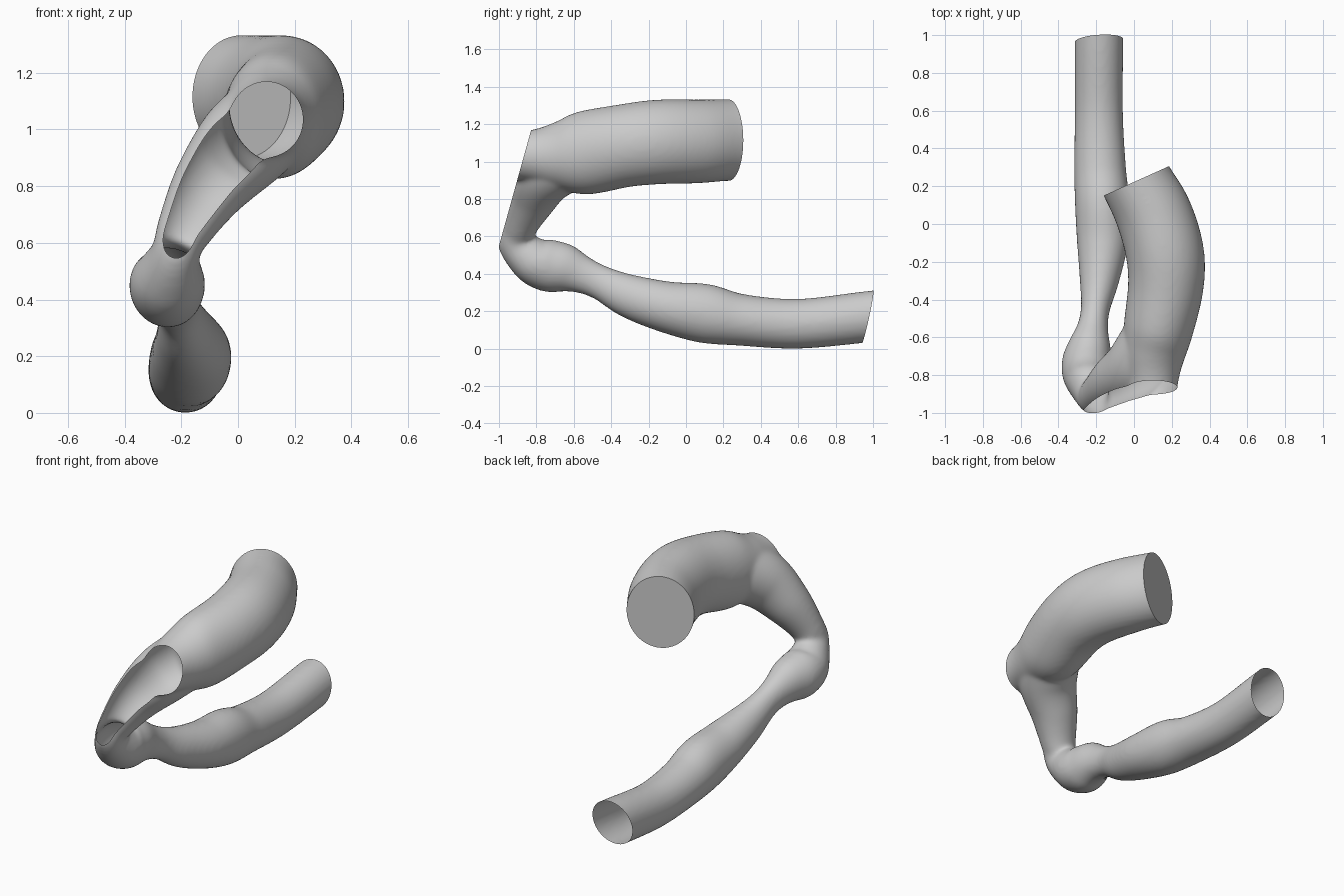
import bpy, bmesh, math
from mathutils import Vector

if "Cube" in bpy.data.objects:
    bpy.data.objects.remove(bpy.data.objects["Cube"])

# Stations: centre x, y, z, half-width sideways, half-width in the other direction
wide_tube = [
    (-.09, .42, 1.115, .19, .218), (.012, .228, 1.115, .19, .218),
    (.105, .05, 1.108, .203, .224), (.163, -.15, 1.105, .207, .226),
    (.168, -.33, 1.085, .2, .222), (.13, -.55, 1.045, .185, .222),
    (.105, -.7, 1.03, .163, .178), (.1, -.85, 1.03, .132, .135),
    (.1, -1.02, 1.03, .12, .12),
]
narrow_tube = [
    (.11, -.6, 1.03, .17, .17), (.015, -.75, .94, .168, .168),
    (-.1, -.83, .8, .135, .135), (-.187, -.895, .65, .1, .098),
    (-.22, -.908, .565, .087, .098), (-.243, -.82, .475, .127, .125),
    (-.25, -.74, .445, .133, .14), (-.236, -.65, .43, .115, .13),
    (-.219, -.55, .393, .083, .1), (-.205, -.45, .35, .077, .093),
    (-.184, -.3, .28, .104, .117), (-.167, -.1, .222, .135, .138),
    (-.168, .1, .188, .144, .158), (-.18, .3, .153, .137, .138),
    (-.186, .6, .133, .127, .133), (-.185, .95, .168, .128, .137),
    (-.185, 1.1, .185, .128, .137),
]


def spline(pts, steps=8):
    """Catmull-Rom through the stations."""
    p = [Vector(q) for q in pts]
    p = [2 * p[0] - p[1]] + p + [2 * p[-1] - p[-2]]
    out = []
    for i in range(1, len(p) - 2):
        a, b, c, d = p[i - 1:i + 3]
        for k in range(steps):
            t = k / steps
            out.append(.5 * (2 * b + (c - a) * t + (2 * a - 5 * b + 4 * c - d) * t * t
                             + (3 * b - a - 3 * c + d) * t ** 3))
    return out + [p[-2]]


def sweep(bm, stations, sides=40):
    """Closed tube of elliptical rings along the stations."""
    path = spline(stations)
    centres = [Vector(q[:3]) for q in path]
    rings = []
    for i, c in enumerate(centres):
        t = (centres[min(i + 1, len(path) - 1)] - centres[max(i - 1, 0)]).normalized()
        side = (Vector((1, 0, 0)) - t * t.x).normalized()
        up = t.cross(side)
        rings.append([bm.verts.new(c + side * path[i][3] * math.cos(a) + up * path[i][4] * math.sin(a))
                      for a in (2 * math.pi * k / sides for k in range(sides))])
    for r, s in zip(rings, rings[1:]):
        for k in range(sides):
            n = (k + 1) % sides
            bm.faces.new((r[k], r[n], s[n], s[k]))
    bm.faces.new(rings[0])
    bm.faces.new(rings[-1])


def cut(bm, point, normal, where=lambda v: True):
    """Slice off everything beyond the plane, within the chosen region."""
    verts = [v for v in bm.verts if where(v.co)]
    keep = set(verts)
    edges = [e for e in bm.edges if all(v in keep for v in e.verts)]
    faces = [f for f in bm.faces if all(v in keep for v in f.verts)]
    res = bmesh.ops.bisect_plane(bm, geom=verts + edges + faces, dist=1e-6,
                                 plane_co=point, plane_no=Vector(normal).normalized(),
                                 clear_outer=True)
    return [g for g in res['geom_cut'] if isinstance(g, bmesh.types.BMEdge)]


# Both tubes, overlapping
mesh = bpy.data.meshes.new("curved_tube")
bm = bmesh.new()
sweep(bm, wide_tube)
sweep(bm, narrow_tube)
bmesh.ops.recalc_face_normals(bm, faces=bm.faces)
bm.to_mesh(mesh)
bm.free()
tube = bpy.data.objects.new("curved_tube", mesh)
bpy.context.collection.objects.link(tube)

# Fuse into one organic skin
rem = tube.modifiers.new("fuse", 'REMESH')
rem.mode = 'VOXEL'
rem.voxel_size = .012
smo = tube.modifiers.new("soften", 'SMOOTH')
smo.factor = .5
smo.iterations = 12
deps = bpy.context.evaluated_depsgraph_get()
fused = bpy.data.meshes.new_from_object(tube.evaluated_get(deps))
tube.modifiers.clear()
tube.data = fused

# Slanted front opening, open rear end, capped upper end
bm = bmesh.new()
bm.from_mesh(fused)
cut(bm, (0, -1, .55), (0, -1, .278))
cut(bm, (-.185, .972, .172), (-.06, .975, -.21))
rim = cut(bm, (.012, .228, 1.115), (-.41, .91, 0), lambda co: co.z > .7)
bmesh.ops.holes_fill(bm, edges=rim, sides=0)
bm.to_mesh(fused)
bm.free()

bpy.context.view_layer.objects.active = tube
tube.select_set(True)
bpy.ops.object.shade_smooth_by_angle(angle=math.radians(40))
